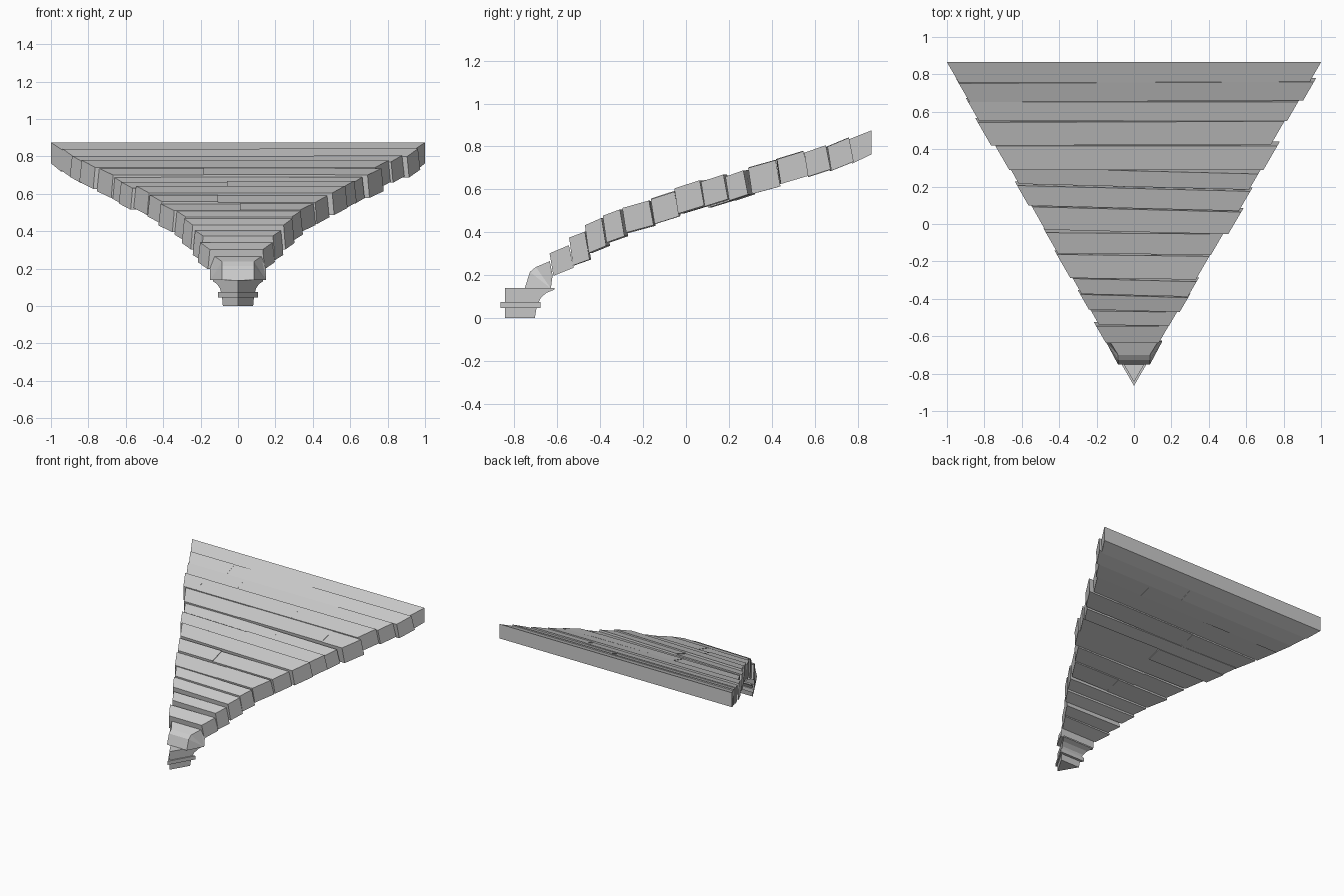
import bpy, bmesh, random

random.seed(4)
APEX = -0.865
SLOPE = 1.0 / 1.73
GAP = 0.004


def half_width(y):
    return max(0.0, SLOPE * (y - APEX))


def finish(bm, name):
    bmesh.ops.recalc_face_normals(bm, faces=bm.faces)
    me = bpy.data.meshes.new(name)
    bm.to_mesh(me)
    bm.free()
    ob = bpy.data.objects.new(name, me)
    bpy.context.collection.objects.link(ob)
    return ob


def add_prism(bm, left, right):
    """Solid between two matching end outlines."""
    a = [bm.verts.new(p) for p in left]
    b = [bm.verts.new(p) for p in right]
    n = len(a)
    bm.faces.new(a)
    bm.faces.new(b[::-1])
    for i in range(n):
        j = (i + 1) % n
        bm.faces.new((a[j], a[i], b[i], b[j]))


# Courses: front y, front top z, back y, back top z, thickness, yaw, (left, right) overhang, joints
courses = [
    (0.752, 0.832, 0.865, 0.875, 0.112, 0.000, (0.0, 0.0), (-0.72, -0.21, 0.56)),
    (0.652, 0.800, 0.756, 0.842, 0.112, 0.004, (0.0, 0.025), (-0.56, 0.12)),
    (0.547, 0.772, 0.652, 0.806, 0.112, 0.000, (0.01, 0.0), (-0.40, 0.41)),
    (0.418, 0.738, 0.546, 0.776, 0.115, 0.003, (0.02, -0.012), (-0.66, 0.16)),
    (0.286, 0.702, 0.418, 0.738, 0.122, 0.000, (0.0, 0.025), (-0.18, 0.515)),
    (0.195, 0.662, 0.284, 0.692, 0.112, -0.025, (0.0, 0.0), (0.15,)),
    (0.080, 0.632, 0.190, 0.666, 0.115, -0.025, (0.015, 0.012), (-0.055,)),
    (-0.046, 0.602, 0.078, 0.640, 0.118, -0.025, (0.0, 0.028), (-0.32,)),
    (-0.165, 0.556, -0.050, 0.592, 0.115, -0.008, (0.0, 0.005), (-0.11,)),
    (-0.297, 0.512, -0.168, 0.547, 0.115, -0.012, (0.01, 0.0), (0.015,)),
    (-0.385, 0.475, -0.300, 0.505, 0.125, -0.025, (0.0, 0.008), ()),
    (-0.468, 0.430, -0.385, 0.464, 0.130, -0.030, (0.01, 0.012), ()),
    (-0.546, 0.372, -0.468, 0.400, 0.130, -0.015, (0.0, 0.0), ()),
    (-0.640, 0.305, -0.546, 0.343, 0.105, 0.000, (0.018, 0.0), ()),
]

for n, (yf, zf, yb, zb, th, yaw, over, joints) in enumerate(courses):
    bm = bmesh.new()
    lean = 0.022
    profile = [(yf + GAP, zf), (yb, zb), (min(yb + lean, 0.865), zb - th),
               (yf + lean, zf - th)]
    cuts = [None, *joints, None]
    for k in range(len(cuts) - 1):
        lift = random.uniform(-0.004, 0.004) if n else 0.0

        def end(cut, side, o):
            pts = []
            for y, z in profile:
                # outer ends follow the triangle, inner ends are straight joints
                if cut is None:
                    x = side * (half_width(y) + o)
                else:
                    x = cut + side * GAP
                pts.append((x, y + (yaw * x if n else 0), z + lift))
            return pts
        add_prism(bm, end(cuts[k], -1, over[0]),
                  end(cuts[k + 1], 1, over[1]))
    # joint faces leave a narrow open gap between neighbouring stones
    finish(bm, "stone_course_%02d" % (n + 1))

# Chamfered stone where the slope meets the foot
bm = bmesh.new()
outline = [(-0.752, 0.138, 0.085), (-0.728, 0.215, 0.085), (-0.700, 0.238, 0.085),
           (-0.635, 0.265, 0.125), (-0.622, 0.200, 0.150), (-0.630, 0.138, 0.150)]
add_prism(bm, [(-x, y, z) for y, z, x in outline],
          [(x, y, z) for y, z, x in outline])
bmesh.ops.triangulate(bm, faces=[f for f in bm.faces if len(f.verts) > 4])
finish(bm, "corner_stone")


def triangle_loft(name, sections):
    """Stack of triangles given as (z, front y, back y)."""
    bm = bmesh.new()
    rings = []
    for z, a, b in sections:
        w = SLOPE * (b - a)
        rings.append([bm.verts.new(p) for p in ((0, a, z), (w, b, z), (-w, b, z))])
    bm.faces.new(rings[0])
    bm.faces.new(rings[-1])
    for r, s in zip(rings, rings[1:]):
        for i in range(3):
            j = (i + 1) % 3
            bm.faces.new((r[i], r[j], s[j], s[i]))
    finish(bm, name)


# Corbel foot
triangle_loft("foot_base", [(0, -0.845, -0.705), (0.048, -0.845, -0.697)])
triangle_loft("foot_band", [(0.046, -0.865, -0.678), (0.074, -0.865, -0.678)])
triangle_loft("foot_flare", [(0.072, -0.845, -0.688), (0.095, -0.845, -0.677),
                             (0.118, -0.845, -0.650), (0.132, -0.845, -0.615),
                             (0.140, -0.845, -0.612)])
